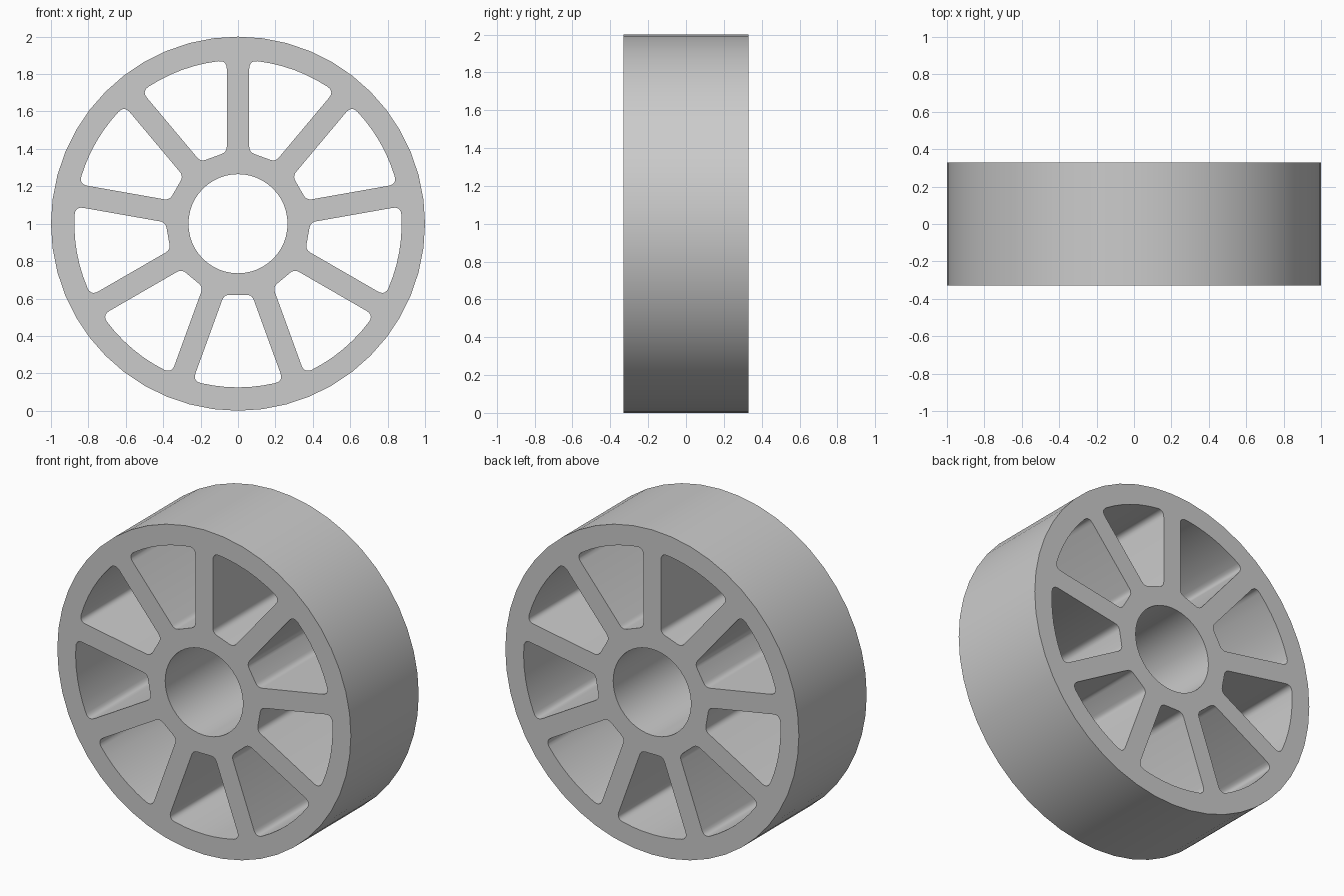
import bpy, bmesh
from math import sin, cos, pi, radians, sqrt, asin
from mathutils import Vector, Matrix

if "Cube" in bpy.data.objects:
    bpy.data.objects.remove(bpy.data.objects["Cube"])

R_OUT, R_RIM, R_BORE, HUB_FLAT = 1.0, 0.875, 0.265, 0.38
HALF_DEPTH, HALF_SPOKE, SPOKES = 0.33, 0.06, 9


def circle(r, n):
    return [Vector((r * sin(2 * pi * i / n), r * cos(2 * pi * i / n))) for i in range(n)]


def rounded(a, corner, b, n=5):
    # quadratic blend across a corner
    return [a * (1 - t) ** 2 + corner * 2 * t * (1 - t) + b * t * t
            for t in (i / n for i in range(n + 1))]


def window():
    # one opening between two spokes, pointing along +x
    h = pi / SPOKES
    along, normal = Vector((cos(h), sin(h))), Vector((sin(h), -cos(h)))
    inner = Vector((HUB_FLAT, (HUB_FLAT * sin(h) - HALF_SPOKE) / cos(h)))
    outer = along * sqrt(R_RIM ** 2 - HALF_SPOKE ** 2) + normal * HALF_SPOKE
    a = asin(outer.y / R_RIM)
    trim = a - 0.045 / R_RIM
    arc_pt = lambda t: Vector((R_RIM * cos(t), R_RIM * sin(t)))
    half = [arc_pt(trim * i / 3) for i in range(3)]
    half += rounded(arc_pt(trim), outer, outer - along * 0.045)
    half += rounded(inner + along * 0.03, inner, inner - Vector((0, 0.03)))
    return half + [Vector((p.x, -p.y)) for p in reversed(half[1:])]


# wheel outline, bore and spoke openings as one filled profile
curve = bpy.data.curves.new("spoked_wheel", 'CURVE')
curve.dimensions = '2D'
curve.fill_mode = 'BOTH'
curve.extrude = HALF_DEPTH
loops = [circle(R_OUT, 48), circle(R_BORE, 48)]
for k in range(SPOKES):
    turn = Matrix.Rotation(radians(-90) + 2 * pi * k / SPOKES, 2)
    loops.append([turn @ p for p in window()])
for pts in loops:
    s = curve.splines.new('POLY')
    s.points.add(len(pts) - 1)
    for sp, p in zip(s.points, pts):
        sp.co = (p.x, p.y, 0, 1)
    s.use_cyclic_u = True

wheel = bpy.data.objects.new("spoked_wheel", curve)
bpy.context.collection.objects.link(wheel)
bpy.context.view_layer.objects.active = wheel
wheel.select_set(True)
bpy.ops.object.convert(target='MESH')
wheel = bpy.context.object

# weld the caps to the walls and stand the wheel upright
bm = bmesh.new()
bm.from_mesh(wheel.data)
bmesh.ops.remove_doubles(bm, verts=bm.verts, dist=0.0005)
bmesh.ops.transform(bm, verts=bm.verts,
                    matrix=Matrix.Translation((0, 0, R_OUT)) @ Matrix.Rotation(pi / 2, 4, 'X'))
bmesh.ops.recalc_face_normals(bm, faces=bm.faces)
bm.to_mesh(wheel.data)
bm.free()
bpy.ops.object.shade_smooth_by_angle(angle=radians(35))
